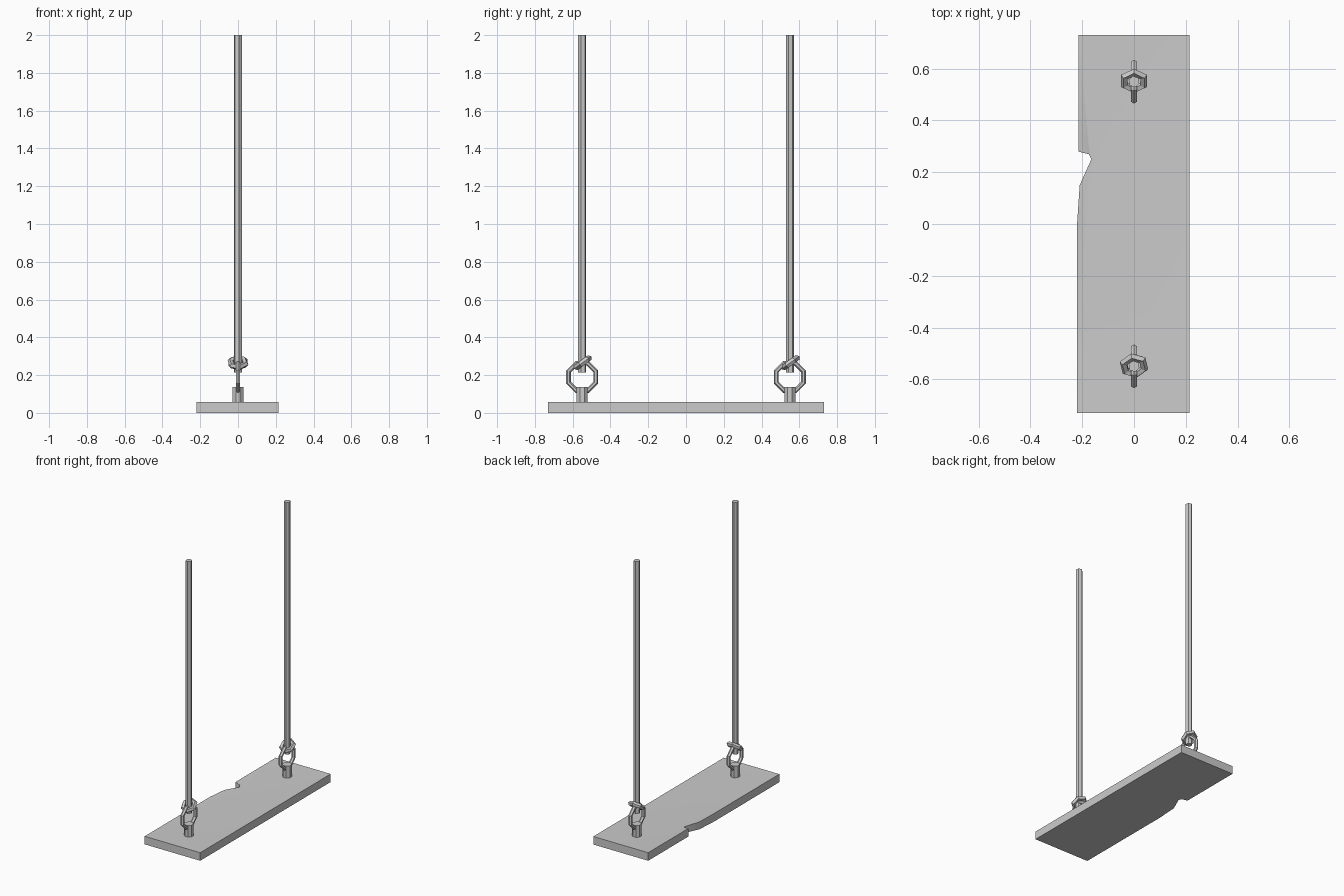
import bpy, bmesh, math
from mathutils import Matrix, Vector

if "Cube" in bpy.data.objects:
    bpy.data.objects.remove(bpy.data.objects["Cube"])

grey = bpy.data.materials.new("worn grey")
grey.diffuse_color = (0.6, 0.6, 0.6, 1)
grey.use_nodes = True
grey.node_tree.nodes["Principled BSDF"].inputs["Base Color"].default_value = grey.diffuse_color


def make(name, bm, smooth=None):
    bmesh.ops.recalc_face_normals(bm, faces=bm.faces)
    me = bpy.data.meshes.new(name)
    bm.to_mesh(me)
    bm.free()
    me.materials.append(grey)
    ob = bpy.data.objects.new(name, me)
    bpy.context.collection.objects.link(ob)
    if smooth:
        bpy.ops.object.select_all(action='DESELECT')
        ob.select_set(True)
        bpy.context.view_layer.objects.active = ob
        bpy.ops.object.shade_smooth_by_angle(angle=math.radians(smooth))
    return ob


def cylinder(name, y, r, z0, z1, sides, turn=0.0):
    bm = bmesh.new()
    m = Matrix.Translation((0, y, (z0 + z1) / 2)) @ Matrix.Rotation(turn, 4, 'Z')
    bmesh.ops.create_cone(bm, cap_ends=True, segments=sides, radius1=r,
                          radius2=r, depth=z1 - z0, matrix=m)
    make(name, bm)


def ring(name, matrix, R, r, major, minor, turn=0.0):
    bm = bmesh.new()
    loops = []
    for i in range(major):
        a = math.tau * i / major + turn
        loop = []
        for j in range(minor):
            b = math.tau * j / minor
            d = R + r * math.cos(b)
            p = Vector((d * math.cos(a), d * math.sin(a), r * math.sin(b)))
            loop.append(bm.verts.new(matrix @ p))
        loops.append(loop)
    for i in range(major):
        p, q = loops[i], loops[(i + 1) % major]
        for j in range(minor):
            k = (j + 1) % minor
            bm.faces.new((p[j], q[j], q[k], p[k]))
    make(name, bm)


# Seat plank with a chipped, slightly sunken edge
outline = [(-.165, .25), (-.21, .15), (-.22, 0), (-.22, -.73), (.215, -.73),
           (.215, .73), (-.215, .73), (-.215, .28), (-.175, .27)]
sink = {0: .012, 1: .005, 8: .008}
bm = bmesh.new()
top = [bm.verts.new((x, y, .057 - sink.get(i, 0))) for i, (x, y) in enumerate(outline)]
low = [bm.verts.new((x, y, 0)) for x, y in outline]
n = len(outline)
for side in (top, low):
    for i in range(1, 6):
        bm.faces.new((side[0], side[i], side[i + 1]))
    bm.faces.new((side[0], side[6], side[8]))
    bm.faces.new((side[8], side[6], side[7]))
for i in range(n):
    j = (i + 1) % n
    bm.faces.new((top[i], top[j], low[j], low[i]))
make("seat", bm, 30)

# Peg, ring, knot and rope on each end
for label, y in (("near", -.55), ("far", .55)):
    cylinder(label + "_peg", y, .031, .05, .137, 8, math.pi / 8)
    ring(label + "_ring",
         Matrix.Translation((0, y, .19)) @ Matrix.Rotation(math.pi / 2, 4, 'Y'),
         .078, .013, 8, 6, math.pi / 8)
    ring(label + "_knot",
         Matrix.Translation((0, y + .003, .266)) @ Matrix.Rotation(math.radians(36), 4, 'X')
         @ Matrix.Rotation(0 if y > 0 else .2, 4, 'Z'),
         .042, .016, 6, 5, math.pi / 6)
    cylinder(label + "_rope", y, .022, .215, 2.0, 6, .2)
